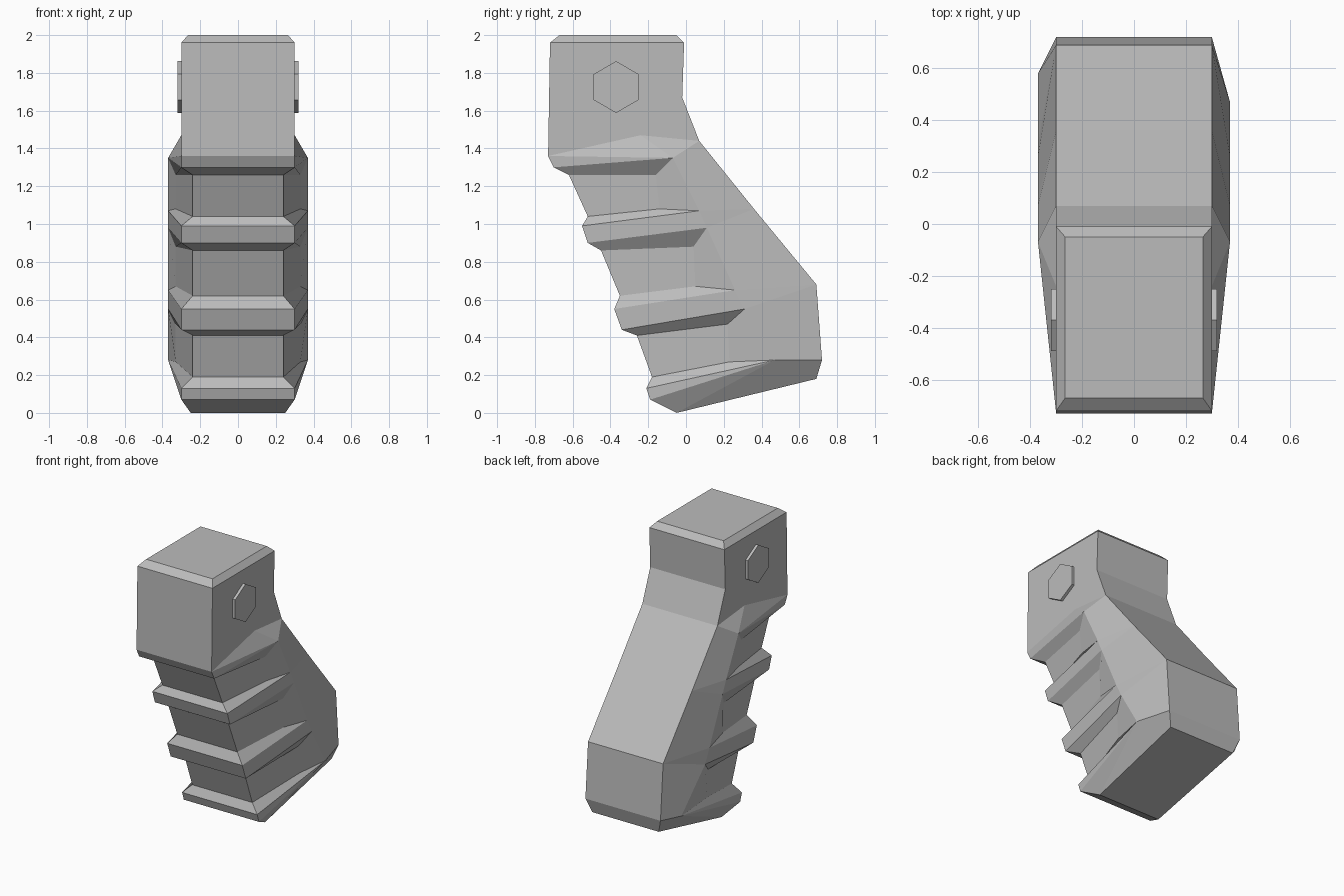
import bpy
import bmesh
import math
from mathutils import Matrix

default = bpy.data.objects.get("Cube")
if default:
    bpy.data.objects.remove(default, do_unlink=True)

# One plain grey for everything
GREY = (0.5, 0.5, 0.5, 1.0)
grey = bpy.data.materials.new("plain grey")
grey.use_nodes = True
grey.diffuse_color = GREY
grey.node_tree.nodes["Principled BSDF"].inputs["Base Color"].default_value = GREY


def make_object(name, bm):
    bmesh.ops.recalc_face_normals(bm, faces=bm.faces)
    mesh = bpy.data.meshes.new(name)
    bm.to_mesh(mesh)
    bm.free()
    mesh.materials.append(grey)
    obj = bpy.data.objects.new(name, mesh)
    bpy.context.collection.objects.link(obj)
    return obj


body = bmesh.new()
EDGE, WIDE, FLOOR_FRONT, FLOOR_BACK, RIM = 0.30, 0.37, 0.24, 0.33, 0.265


def pair(y, z, half, y_other=None):
    """A point on both sides of the body."""
    other = y if y_other is None else y_other
    return body.verts.new((half, y, z)), body.verts.new((-half, other, z))


def sides(*pairs):
    """The same face on both sides."""
    for i in range(2):
        body.faces.new([p[i] for p in pairs])


def across(*chain):
    """Bands running across the body between successive pairs."""
    for p, q in zip(chain, chain[1:]):
        body.faces.new((p[0], p[1], q[1], q[0]))


# Head block
head_low = pair(-0.73, 1.36, EDGE)
head_front = pair(-0.72, 1.96, EDGE)
cap_front = pair(-0.67, 2.0, RIM)
cap_back = pair(-0.05, 2.0, RIM)
head_back = pair(-0.01, 1.96, EDGE)
neck = pair(-0.02, 1.67, EDGE)
shoulder = pair(-0.24, 1.47, EDGE)

# Backstrap and base
back_top = pair(0.07, 1.44, EDGE)
back_mid = pair(0.36, 1.08, EDGE)
back_low = pair(0.69, 0.68, EDGE)
heel = pair(0.72, 0.28, EDGE)
base_back = pair(0.69, 0.18, RIM)
base_front = pair(-0.05, 0.0, 0.25)
toe = pair(-0.19, 0.07, EDGE)

# Finger grooves: outer rim corners, then recessed floor corners,
# each as front top, back top, back bottom, front bottom
GROOVES = [
    ([(-0.70, 1.30), (-0.07, 1.35), (0.07, 1.07), (-0.55, 0.99)],
     [(-0.62, 1.26), (-0.16, 1.26), (-0.14, 1.08), (-0.52, 1.04)]),
    ([(-0.52, 0.90), (0.11, 0.98), (0.26, 0.65), (-0.38, 0.55)],
     [(-0.45, 0.86), (0.04, 0.88), (0.05, 0.67), (-0.35, 0.62)]),
    ([(-0.34, 0.44), (0.31, 0.55), (0.47, 0.28, 0.58), (-0.21, 0.13)],
     [(-0.26, 0.41), (0.22, 0.47), (0.23, 0.27), (-0.18, 0.19)]),
]
rims = []
for outer, inner in GROOVES:
    rim = [pair(p[0], p[1], w, *p[2:])
           for p, w in zip(outer, (EDGE, WIDE, WIDE, EDGE))]
    floor = [pair(*p, w) for p, w in
             zip(inner, (FLOOR_FRONT, FLOOR_BACK, FLOOR_BACK, FLOOR_FRONT))]
    for i in range(3):
        sides(rim[i], rim[i + 1], floor[i + 1], floor[i])
    sides(*floor)
    across(rim[0], floor[0], floor[3], rim[3])
    rims.append(rim)
first, second, third = rims

# Ridges between the grooves
for upper, lower in ((first, second), (second, third)):
    sides(upper[3], upper[2], lower[1], lower[0])
    across(upper[3], lower[0])
sides(third[3], third[2], toe)

# Head sides, shoulder slope and cap
sides(head_low, head_front, head_back, neck, back_top, shoulder)
sides(head_front, cap_front, cap_back, head_back)
sides(head_low, shoulder, first[1])
sides(head_low, first[1], first[0])
sides(shoulder, back_top, first[1])

# Flanks from the grooves to the backstrap
sides(back_top, back_mid, first[2], first[1])
sides(back_mid, second[1], first[2])
sides(back_mid, back_low, second[2], second[1])
sides(back_low, third[1], second[2])
sides(back_low, heel, third[2], third[1])

# Base chamfer
sides(toe, third[2], base_front)
sides(third[2], heel, base_back, base_front)

# Faces spanning the width
across(first[0], head_low, head_front, cap_front, cap_back, head_back, neck,
       back_top, back_mid, back_low, heel, base_back, base_front, toe, third[3])
make_object("grip_body", body)

# Hexagonal pins on both sides of the head
for name, side in (("left_pin", 1), ("right_pin", -1)):
    pin = bmesh.new()
    bmesh.ops.create_cone(pin, cap_ends=True, segments=6,
                          radius1=0.137, radius2=0.137, depth=0.08)
    turn = Matrix.Rotation(math.pi / 2, 4, "Y")
    bmesh.ops.transform(pin, matrix=turn, verts=pin.verts)
    # Point the hexagon upwards
    if max(v.co.z for v in pin.verts) < 0.13:
        bmesh.ops.transform(pin, matrix=Matrix.Rotation(math.pi / 6, 4, "X"),
                            verts=pin.verts)
    bmesh.ops.translate(pin, vec=(side * 0.28, -0.37, 1.725), verts=pin.verts)
    make_object(name, pin)
